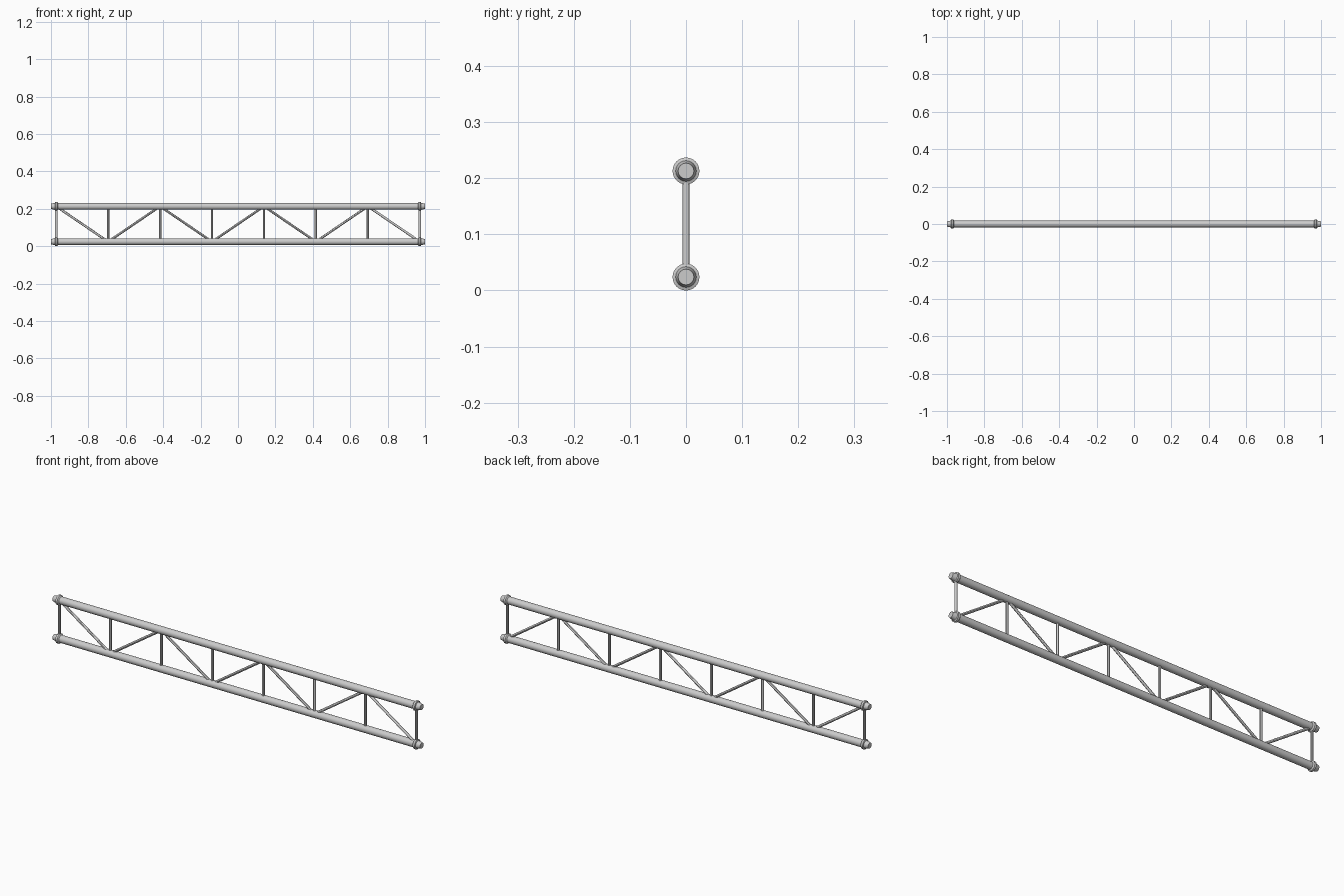
import bpy, bmesh, math
from mathutils import Vector

if "Cube" in bpy.data.objects:
    bpy.data.objects.remove(bpy.data.objects["Cube"])

Z_LOW, Z_HIGH = 0.024, 0.213
X_END = 0.972          # outermost posts and collars
BAYS = 7


def finish(bm, name):
    bmesh.ops.recalc_face_normals(bm, faces=bm.faces)
    me = bpy.data.meshes.new(name)
    bm.to_mesh(me)
    bm.free()
    ob = bpy.data.objects.new(name, me)
    bpy.context.collection.objects.link(ob)
    bpy.ops.object.select_all(action='DESELECT')
    ob.select_set(True)
    bpy.context.view_layer.objects.active = ob
    bpy.ops.object.shade_smooth_by_angle(angle=math.radians(30))
    return ob


def lathe_x(name, profile, z, sides=24):
    """Revolve (x, radius) points around a line along x, with capped ends."""
    bm = bmesh.new()
    rings = []
    for x, r in profile:
        rings.append([bm.verts.new((x, r * math.cos(a), z + r * math.sin(a)))
                      for a in (2 * math.pi * i / sides for i in range(sides))])
    for r0, r1 in zip(rings, rings[1:]):
        for i in range(sides):
            j = (i + 1) % sides
            bm.faces.new((r0[i], r0[j], r1[j], r1[i]))
    bm.faces.new(rings[0])
    bm.faces.new(rings[-1])
    return finish(bm, name)


def rod(name, a, b, radius=0.0065, sides=12):
    """Round bar between two points."""
    a, b = Vector(a), Vector(b)
    bm = bmesh.new()
    bmesh.ops.create_cone(bm, cap_ends=True, segments=sides, radius1=radius,
                          radius2=radius, depth=(b - a).length)
    bm.transform(Vector((0, 0, 1)).rotation_difference(b - a).to_matrix().to_4x4())
    bmesh.ops.translate(bm, verts=bm.verts, vec=(a + b) / 2)
    return finish(bm, name)


# Chord tubes with a collar and a tapered coupler tip at each end
half = [(0.962, 0.018), (0.967, 0.024), (0.977, 0.024), (0.979, 0.0185), (1.0, 0.014)]
profile = [(-x, r) for x, r in reversed(half)] + half
for name, z in (("lower_chord", Z_LOW), ("upper_chord", Z_HIGH)):
    lathe_x(name, profile, z)

# Posts and zigzag braces
nodes = [-X_END + 2 * X_END * i / BAYS for i in range(BAYS + 1)]
for i, x in enumerate(nodes):
    rod(f"post_{i + 1}", (x, 0, Z_LOW), (x, 0, Z_HIGH))
for i, (x0, x1) in enumerate(zip(nodes, nodes[1:])):
    z0, z1 = (Z_HIGH, Z_LOW) if i % 2 == 0 else (Z_LOW, Z_HIGH)
    rod(f"brace_{i + 1}", (x0, 0, z0), (x1, 0, z1))
